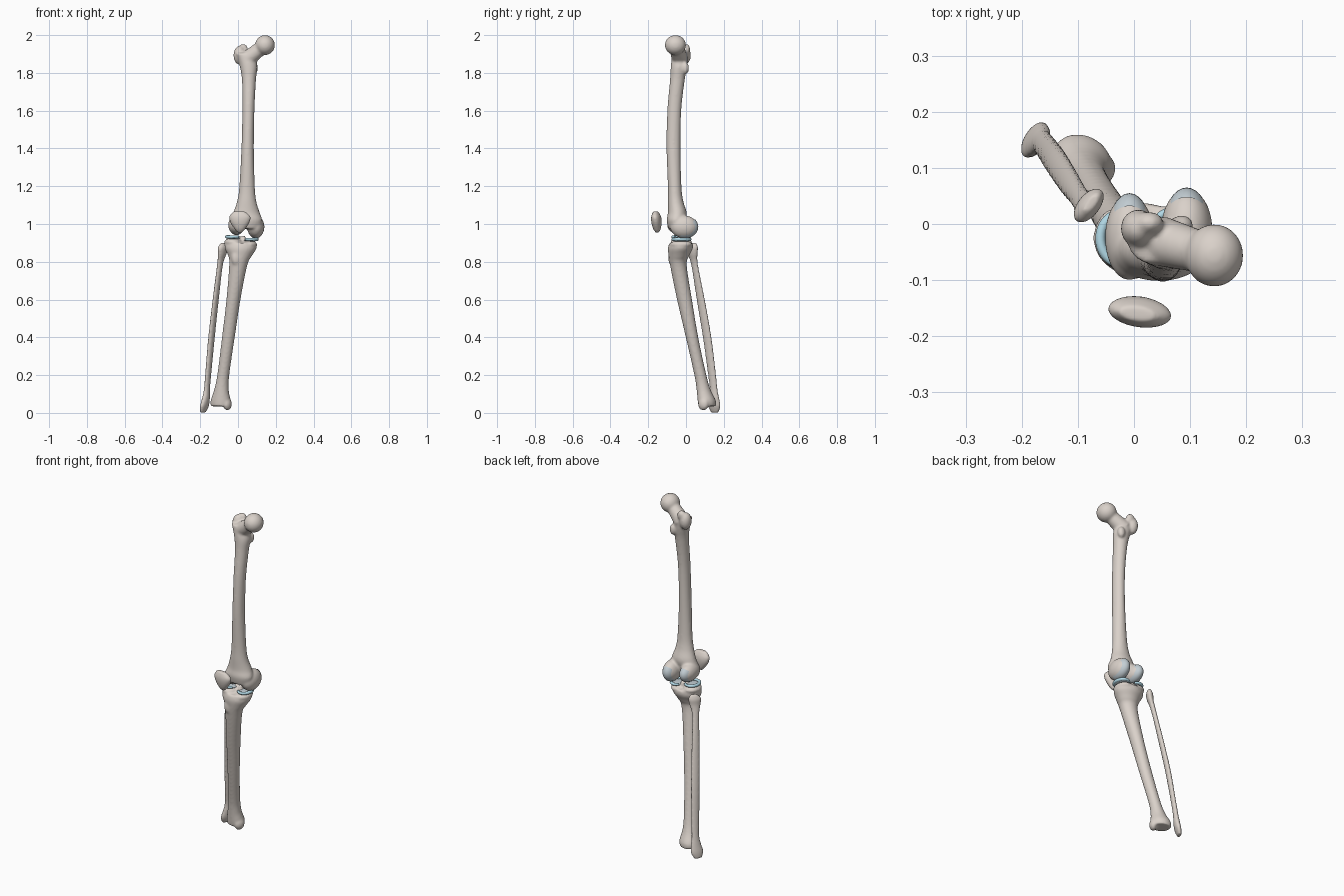
import bpy, bmesh, math
from mathutils import Matrix, Vector


def material(name, color):
    m = bpy.data.materials.new(name)
    m.diffuse_color = color
    return m


BONE = material("bone", (0.70, 0.64, 0.59, 1))
CARTILAGE = material("cartilage", (0.55, 0.62, 0.66, 1))
MENISCUS = material("meniscus", (0.45, 0.70, 0.80, 1))


def catmull(a, b, c, d, t):
    return [0.5 * (2 * q + (r - p) * t + (2 * p - 5 * q + 4 * r - s) * t * t
                   + (3 * q - p - 3 * r + s) * t ** 3) for p, q, r, s in zip(a, b, c, d)]


def loft(bm, rings, sides=28, steps=5):
    """Rings are (x, y, z, radius_x, radius_y, turn in degrees), smoothly interpolated."""
    path = []
    for i in range(len(rings) - 1):
        quad = [rings[max(0, min(len(rings) - 1, i + k))] for k in (-1, 0, 1, 2)]
        path += [catmull(*quad, s / steps) for s in range(steps)]
    path.append(rings[-1])
    loops = []
    for x, y, z, rx, ry, turn in path:
        ct, st = math.cos(math.radians(turn)), math.sin(math.radians(turn))
        loop = []
        for k in range(sides):
            a = math.tau * k / sides
            u, v = rx * math.cos(a), ry * math.sin(a)
            loop.append(bm.verts.new((x + u * ct - v * st, y + u * st + v * ct, z)))
        loops.append(loop)
    for lo, hi in zip(loops, loops[1:]):
        for k in range(sides):
            n = (k + 1) % sides
            bm.faces.new((lo[k], lo[n], hi[n], hi[k]))
    bm.faces.new(loops[0])
    bm.faces.new(loops[-1])


def blob(bm, center, radii, turn=0):
    m = (Matrix.Translation(center) @ Matrix.Rotation(math.radians(turn), 4, 'Z')
         @ Matrix.Diagonal((*radii, 1)))
    bmesh.ops.create_uvsphere(bm, u_segments=32, v_segments=20, radius=1, matrix=m)


def rod(bm, start, end, r1, r2):
    a, b = Vector(start), Vector(end)
    rot = (b - a).to_track_quat('Z', 'Y').to_matrix().to_4x4()
    bmesh.ops.create_cone(bm, cap_ends=True, segments=28, radius1=r1, radius2=r2,
                          depth=(b - a).length, matrix=Matrix.Translation((a + b) / 2) @ rot)


def finish(bm, name, mat, voxel=0.0, smooth=8):
    bmesh.ops.recalc_face_normals(bm, faces=bm.faces)
    me = bpy.data.meshes.new(name)
    for f in bm.faces:
        f.smooth = True
    bm.to_mesh(me)
    bm.free()
    me.materials.append(mat)
    ob = bpy.data.objects.new(name, me)
    bpy.context.collection.objects.link(ob)
    if voxel:  # fuse the overlapping volumes into one organic surface
        r = ob.modifiers.new("fuse", 'REMESH')
        r.mode = 'VOXEL'
        r.voxel_size = voxel
        r.use_smooth_shade = True
        s = ob.modifiers.new("soften", 'SMOOTH')
        s.factor = 0.5
        s.iterations = smooth
    return ob


# Thigh bone: shaft, ball head on its neck, trochanters, condyles
MEDIAL = ((0.094, -0.010, 0.985), (0.046, 0.073, 0.060))
LATERAL = ((-0.008, -0.024, 0.995), (0.044, 0.077, 0.052))
bm = bmesh.new()
loft(bm, [
    (0.045, -0.055, 0.975, 0.070, 0.038, 0),
    (0.045, -0.052, 1.02, 0.083, 0.050, 0),
    (0.045, -0.046, 1.06, 0.070, 0.050, 0),
    (0.046, -0.055, 1.12, 0.051, 0.041, 0),
    (0.048, -0.060, 1.20, 0.041, 0.036, 0),
    (0.051, -0.066, 1.40, 0.033, 0.037, 0),
    (0.055, -0.062, 1.60, 0.032, 0.037, 0),
    (0.058, -0.046, 1.76, 0.037, 0.039, 0),
    (0.055, -0.036, 1.84, 0.047, 0.044, 0),
    (0.032, -0.030, 1.905, 0.045, 0.040, 0)])
blob(bm, (0.143, -0.056, 1.947), (0.052, 0.056, 0.053))
rod(bm, (0.045, -0.030, 1.870), (0.130, -0.053, 1.938), 0.045, 0.036)
blob(bm, (0.008, -0.008, 1.893), (0.032, 0.034, 0.050))
blob(bm, (0.027, 0.002, 1.925), (0.026, 0.020, 0.028))
blob(bm, (0.085, -0.003, 1.825), (0.021, 0.019, 0.032))
for c, r in (MEDIAL, LATERAL):
    blob(bm, c, r)
finish(bm, "thigh_bone", BONE, 0.006)

# Cartilage caps on the lower and rear faces of the condyles
for side, (c, r) in (("inner", MEDIAL), ("outer", LATERAL)):
    bm = bmesh.new()
    blob(bm, c, (r[0] - 0.003, r[1] + 0.002, r[2] + 0.002))
    bmesh.ops.bisect_plane(bm, geom=bm.verts[:] + bm.edges[:] + bm.faces[:],
                           plane_co=Vector(c) + Vector((0, 0.012, -0.012)),
                           plane_no=(0, -0.75, 0.66), clear_outer=True)
    finish(bm, side + "_condyle_cartilage", CARTILAGE)

# Kneecap
bm = bmesh.new()
loft(bm, [
    (0.010, -0.152, 0.955, 0.012, 0.009, -8),
    (0.010, -0.154, 0.975, 0.030, 0.020, -8),
    (0.010, -0.156, 1.010, 0.052, 0.027, -8),
    (0.010, -0.158, 1.040, 0.056, 0.025, -8),
    (0.006, -0.160, 1.066, 0.032, 0.013, -8)])
finish(bm, "kneecap", BONE, 0.005, 7)

# Shin bone: plateau, tuberosity, shaft and inner ankle
bm = bmesh.new()
loft(bm, [
    (-0.094, 0.112, 0.035, 0.052, 0.044, -30),
    (-0.092, 0.110, 0.065, 0.055, 0.046, -30),
    (-0.088, 0.094, 0.12, 0.040, 0.037, -30),
    (-0.078, 0.076, 0.20, 0.032, 0.032, -25),
    (-0.051, 0.032, 0.40, 0.034, 0.033, -20),
    (-0.024, -0.008, 0.60, 0.037, 0.040, -15),
    (0.001, -0.040, 0.78, 0.048, 0.044, -5),
    (0.011, -0.038, 0.83, 0.062, 0.054, 0),
    (0.014, -0.030, 0.87, 0.084, 0.066, 0),
    (0.014, -0.026, 0.90, 0.084, 0.062, 0)])
blob(bm, (-0.026, -0.025, 0.905), (0.047, 0.056, 0.022))
blob(bm, (0.056, -0.025, 0.892), (0.046, 0.058, 0.022))
blob(bm, (0.004, -0.015, 0.917), (0.012, 0.020, 0.024))
blob(bm, (0.030, -0.015, 0.917), (0.012, 0.020, 0.024))
blob(bm, (-0.012, -0.074, 0.820), (0.024, 0.020, 0.042), -10)
blob(bm, (-0.056, 0.092, 0.047), (0.021, 0.030, 0.034), -30)
finish(bm, "shin_bone", BONE, 0.006)

# Calf bone
bm = bmesh.new()
loft(bm, [
    (-0.186, 0.152, 0.001, 0.010, 0.022, -30),
    (-0.178, 0.150, 0.035, 0.017, 0.036, -30),
    (-0.170, 0.149, 0.075, 0.017, 0.030, -30),
    (-0.165, 0.147, 0.12, 0.014, 0.022, -30),
    (-0.158, 0.138, 0.20, 0.013, 0.023, -30),
    (-0.140, 0.112, 0.40, 0.014, 0.025, -30),
    (-0.118, 0.078, 0.60, 0.013, 0.024, -30),
    (-0.096, 0.046, 0.78, 0.013, 0.020, -35),
    (-0.084, 0.035, 0.84, 0.017, 0.030, -38),
    (-0.080, 0.033, 0.875, 0.019, 0.036, -38),
    (-0.076, 0.037, 0.900, 0.009, 0.020, -38)])
finish(bm, "calf_bone", BONE, 0.005, 6)

# Plateau cartilage pads and C-shaped menisci, open towards the middle
for side, c, rx, ry, sign in (("outer", (-0.024, -0.026, 0.926), 0.036, 0.044, -1),
                              ("inner", (0.066, -0.024, 0.913), 0.035, 0.046, 1)):
    bm = bmesh.new()
    blob(bm, c, (rx, ry, 0.007))
    finish(bm, side + "_plateau_cartilage", CARTILAGE)
    cu = bpy.data.curves.new(side + "_meniscus", 'CURVE')
    cu.dimensions = '3D'
    cu.bevel_depth = 0.009
    cu.bevel_resolution = 4
    cu.use_fill_caps = True
    sp = cu.splines.new('POLY')
    n = 32
    sp.points.add(n - 1)
    for i, p in enumerate(sp.points):
        a = math.radians(-135 + 270 * i / (n - 1))
        p.co = (c[0] + sign * rx * math.cos(a), c[1] + ry * math.sin(a), c[2] + 0.006, 1)
        p.radius = 0.55 + 0.45 * math.cos(a / 2)
    sp.use_smooth = True
    cu.materials.append(MENISCUS)
    bpy.context.collection.objects.link(bpy.data.objects.new(side + "_meniscus", cu))
